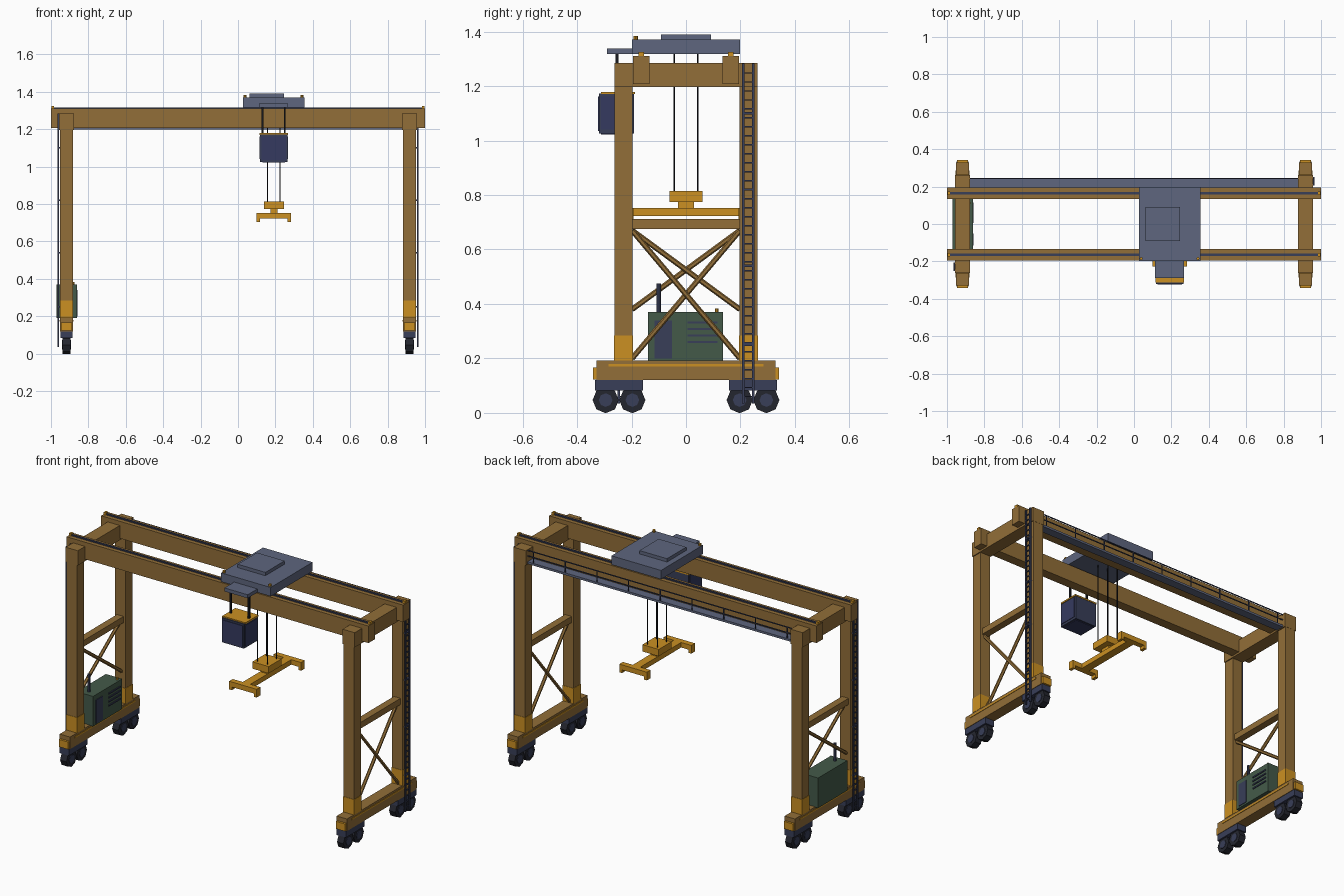
import bpy, bmesh, math
from mathutils import Vector

cube = bpy.data.objects.get("Cube")
if cube:
    bpy.data.objects.remove(cube, do_unlink=True)


def material(name, hexa):
    rgb = [int(hexa[i:i + 2], 16) / 255 for i in (0, 2, 4)]
    lin = [((c + 0.055) / 1.055) ** 2.4 if c > 0.04 else c / 12.92 for c in rgb]
    m = bpy.data.materials.new(name)
    m.use_nodes = True
    m.diffuse_color = (*lin, 1)
    m.node_tree.nodes["Principled BSDF"].inputs["Base Color"].default_value = (*lin, 1)
    return m


BROWN = material("ochre steel", "926E38")
ORANGE = material("safety orange", "CB9022")
SLATE = material("slate grey", "5E667E")
NAVY = material("dark navy", "383E58")
GLASS = material("cabin blue", "353A60")
TYRE = material("tyre black", "24262F")
GREEN = material("generator green", "445A49")
CABLE = material("cable black", "16171D")


def finish(name, bm, mat):
    me = bpy.data.meshes.new(name)
    bm.to_mesh(me)
    bm.free()
    me.materials.append(mat)
    ob = bpy.data.objects.new(name, me)
    bpy.context.collection.objects.link(ob)
    return ob


def box(name, mat, xs, ys, zs):
    """Axis-aligned box from its three extents."""
    bm = bmesh.new()
    bmesh.ops.create_cube(bm, size=1)
    for v in bm.verts:
        v.co = Vector((b[0] + (c + 0.5) * (b[1] - b[0]) for c, b in zip(v.co, (xs, ys, zs))))
    return finish(name, bm, mat)


def about(c, half):
    return (c - half, c + half)


def rod(name, mat, a, b, r, sides=6, turn=0.0):
    """Straight prism from point a to point b."""
    a, b = Vector(a), Vector(b)
    bm = bmesh.new()
    bmesh.ops.create_cone(bm, cap_ends=True, segments=sides, radius1=r, radius2=r, depth=(b - a).length)
    ob = finish(name, bm, mat)
    for v in ob.data.vertices:
        c, s = math.cos(turn), math.sin(turn)
        v.co.x, v.co.y = c * v.co.x - s * v.co.y, s * v.co.x + c * v.co.y
    ob.rotation_mode = 'QUATERNION'
    ob.rotation_quaternion = (b - a).to_track_quat('Z', 'Y')
    ob.location = (a + b) / 2
    return ob


LEG_X, LEG_Y = 0.917, 0.229

# Portal frames
for sx, side in ((1, "left"), (-1, "right")):
    x = sx * LEG_X
    box(side + "_sill_beam", BROWN, about(x, 0.034), about(0, 0.328), (0.12, 0.193))
    box(side + "_cross_beam", BROWN, about(x, 0.04), about(0, 0.263), (1.197, 1.285))
    box(side + "_tie_beam", BROWN, about(x, 0.022), about(0, 0.2), (0.675, 0.712))
    for face in (-1, 1):
        box(side + "_sill_stripe", ORANGE, about(x + face * 0.035, 0.002), about(0, 0.285), (0.171, 0.18))
    for sy, end in ((-1, "front"), (1, "back")):
        y = sy * LEG_Y
        tag = side + "_" + end
        box(tag + "_leg", BROWN, about(x, 0.034), about(y, 0.033), (0.19, 1.25))
        box(tag + "_leg_sleeve", ORANGE, about(x, 0.036), about(y, 0.035), (0.193, 0.285))
        box(tag + "_bumper", ORANGE, about(x, 0.03), about(sy * 0.332, 0.009), (0.123, 0.167))
        # Bogie with two wheels
        by = sy * 0.246
        box(tag + "_bogie", NAVY, about(x, 0.031), about(by, 0.088), (0.083, 0.12))
        for wy in (by - 0.049, by + 0.049):
            rod(tag + "_tyre", TYRE, (x - 0.021, wy, 0.047), (x + 0.021, wy, 0.047), 0.048, 8)
            rod(tag + "_hub", NAVY, (x - 0.024, wy, 0.047), (x + 0.024, wy, 0.047), 0.025, 8)
        # Diagonal brace, short above the generator and long on the other portal
        low = 0.2 if sx > 0 else 0.38
        rod(tag + "_brace", BROWN, (x + sy * 0.006, sy * 0.198, low),
            (x + sy * 0.006, -sy * 0.198, 0.67), 0.01, 6)

    # Ladder on one leg of each portal, on its outer side
    lx = sx * 0.962
    rails = (sx * 0.21, sx * 0.247)
    for ry in rails:
        box(side + "_ladder_rail", NAVY, about(lx, 0.004), about(ry, 0.004), (0.035, 1.283))
    for i in range(37):
        z = 0.06 + i * 0.033
        box(side + "_ladder_rung", NAVY, about(lx, 0.003), (min(rails), max(rails)), about(z, 0.0025))
    for z in (0.25, 0.54, 0.82, 1.1):
        box(side + "_ladder_bracket", NAVY, about(sx * 0.955, 0.009), (min(rails), max(rails)), about(z, 0.004))

# Main girders with rails and end stops
for sy, end in ((-1, "front"), (1, "back")):
    y = sy * 0.164
    box(end + "_girder", BROWN, (-1, 1), about(y, 0.03), (1.208, 1.31))
    box(end + "_crane_rail", NAVY, (-0.985, 0.985), about(y, 0.006), (1.31, 1.317))
    for sx in (-1, 1):
        box(end + "_end_stop", ORANGE, about(sx * 0.99, 0.007), about(y, 0.01), (1.31, 1.325))

# Rear walkway and handrail
box("walkway", SLATE, (-0.885, 0.885), (0.194, 0.246), (1.2, 1.213))
for z in (1.247, 1.28):
    box("handrail", NAVY, (-0.885, 0.885), about(0.243, 0.0025), about(z, 0.0025))
for i in range(9):
    box("handrail_post", NAVY, about(-0.84 + i * 0.21, 0.0025), about(0.243, 0.0025), (1.21, 1.28))

# Trolley
box("trolley", SLATE, (0.027, 0.355), about(0, 0.198), (1.317, 1.37))
box("winch_cover", SLATE, (0.062, 0.245), about(0, 0.091), (1.37, 1.39))
box("cabin_arm", SLATE, (0.113, 0.267), (-0.29, -0.19), (1.317, 1.338))
for x in (0.038, 0.342):
    rod("trolley_light", ORANGE, (x, -0.185, 1.368), (x, -0.185, 1.383), 0.008, 8)

# Operator cabin, hung below the arm
for x in (0.13, 0.25):
    box("cabin_hanger", CABLE, about(x, 0.005), about(-0.253, 0.005), (1.17, 1.32))
box("cabin", NAVY, (0.118, 0.264), (-0.32, -0.19), (1.026, 1.172))
box("cabin_roof", ORANGE, (0.114, 0.268), (-0.312, -0.188), (1.17, 1.179))
box("cabin_windscreen", GLASS, (0.125, 0.257), (-0.324, -0.318), (1.035, 1.162))
box("cabin_floor_window", GLASS, (0.13, 0.252), (-0.312, -0.2), (1.023, 1.028))
for x in (0.118, 0.264):
    box("cabin_side_window", GLASS, about(x, 0.003), (-0.312, -0.2), (1.04, 1.162))

# Hoist ropes, head block and spreader
for x in (0.158, 0.225):
    for y in (-0.043, 0.043):
        rod("hoist_rope", CABLE, (x, y, 0.81), (x, y, 1.32), 0.003, 6)
box("head_block", ORANGE, (0.138, 0.246), about(0, 0.061), (0.774, 0.815))
box("spreader_beam", ORANGE, about(0.192, 0.025), about(0, 0.21), (0.722, 0.752))
box("spreader_neck", ORANGE, about(0.192, 0.018), about(0, 0.03), (0.75, 0.776))
for y in (-0.21, 0.21):
    box("spreader_end", ORANGE, (0.1, 0.283), about(y, 0.017), (0.722, 0.752))
    for x in (0.109, 0.274):
        box("spreader_foot", ORANGE, about(x, 0.009), about(y, 0.017), (0.703, 0.724))

# Generator on the right portal
box("generator", GREEN, (-0.97, -0.862), (-0.14, 0.136), (0.19, 0.37))
box("generator_door", NAVY, (-0.864, -0.858), (-0.115, -0.052), (0.2, 0.34))
for i in range(4):
    box("generator_louvre", NAVY, (-0.864, -0.857), (0.005, 0.115), about(0.332 - i * 0.024, 0.004))
rod("exhaust_pipe", NAVY, (-0.917, -0.1, 0.365), (-0.917, -0.1, 0.475), 0.009, 8)
rod("generator_light", ORANGE, (-0.88, 0.113, 0.368), (-0.88, 0.113, 0.383), 0.007, 8)
